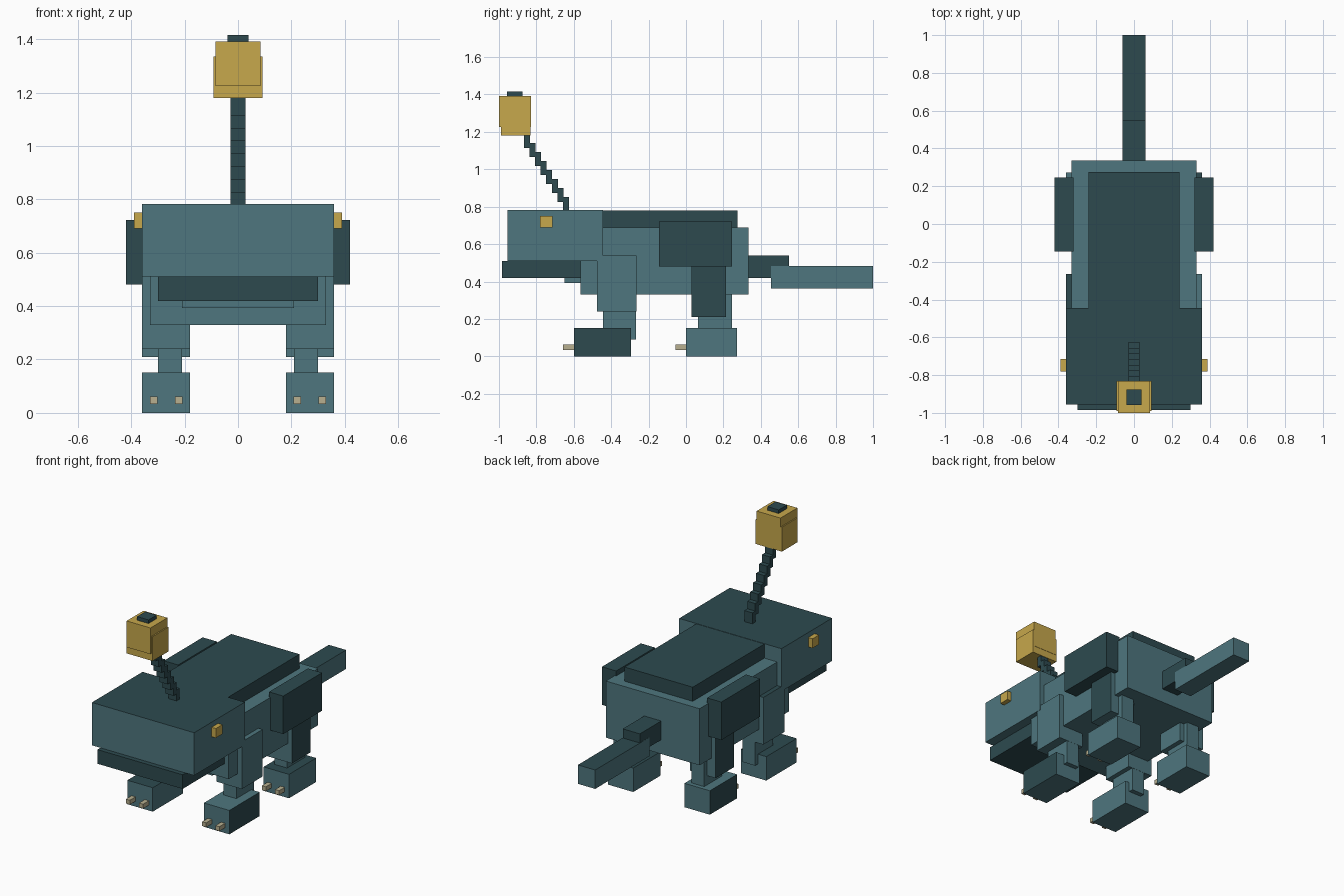
import bpy
from mathutils import Vector

if "Cube" in bpy.data.objects:
    bpy.data.objects.remove(bpy.data.objects["Cube"], do_unlink=True)


def srgb(r, g, b):
    return tuple((c / 255 / 12.92) if c < 11 else ((c / 255 + 0.055) / 1.055) ** 2.4
                 for c in (r, g, b)) + (1.0,)


def material(name, color):
    mat = bpy.data.materials.new(name)
    mat.use_nodes = True
    mat.diffuse_color = color
    mat.node_tree.nodes["Principled BSDF"].inputs["Base Color"].default_value = color
    return mat


teal = material("teal_skin", srgb(78, 118, 126))
dark = material("dark_teal_skin", srgb(45, 74, 79))
gold = material("gold_glow", srgb(199, 168, 76))
bone = material("bone_claw", srgb(184, 176, 144))

UP = Vector((0, 0, 1))


def box(name, xs, ys, zs, mat, dark_side=None):
    """Box from axis ranges; faces pointing along dark_side get the dark colour."""
    bpy.ops.mesh.primitive_cube_add(size=1)
    ob = bpy.context.object
    ob.name = ob.data.name = name
    for v in ob.data.vertices:
        v.co = [r[0] if c < 0 else r[1] for c, r in zip(v.co, (xs, ys, zs))]
    ob.data.materials.append(mat)
    if dark_side is not None:
        ob.data.materials.append(dark)
        for p in ob.data.polygons:
            p.material_index = int(p.normal.dot(dark_side) > 0.9)
    return ob


def mid(half):
    return (-half, half)


def side_range(side, a, b):
    return tuple(sorted((side * a, side * b)))


# Trunk, head and jaw
box("body", mid(0.33), (-0.565, 0.335), (0.33, 0.69), teal)
box("back_plate", mid(0.24), (-0.45, 0.275), (0.68, 0.78), dark)
box("head", mid(0.36), (-0.955, -0.445), (0.51, 0.782), teal, UP)
box("jaw", mid(0.30), (-0.985, -0.55), (0.42, 0.51), dark)
box("throat", mid(0.21), (-0.65, -0.55), (0.393, 0.43), teal)

# Tail
box("tail_base", mid(0.06), (0.32, 0.55), (0.42, 0.54), dark)
box("tail_tip", mid(0.061), (0.455, 1.0), (0.362, 0.482), teal, UP)

# Paired parts
for side, label in ((1, "left"), (-1, "right")):
    out = Vector((side, 0, 0))
    box(f"{label}_eye", side_range(side, 0.35, 0.39), (-0.78, -0.715), (0.69, 0.75), gold)
    box(f"{label}_side_fin", side_range(side, 0.32, 0.42), (-0.145, 0.245), (0.48, 0.722), dark)

    # Legs: markings alternate diagonally between outer sides and tops
    front_mark, hind_mark = (out, UP) if side > 0 else (UP, out)
    wide = side_range(side, 0.18, 0.359)
    shin = side_range(side, 0.21, 0.30)
    box(f"{label}_front_thigh", wide, (-0.475, -0.265), (0.24, 0.54), teal,
        UP if side < 0 else None)
    box(f"{label}_front_shin", shin, (-0.445, -0.266), (0.09, 0.26), teal)
    box(f"{label}_front_foot", wide, (-0.60, -0.295), (0, 0.152), teal, front_mark)
    box(f"{label}_hind_thigh", wide, (0.03, 0.215), (0.21, 0.52), teal, out)
    box(f"{label}_hind_shin", shin, (0.065, 0.245), (0.09, 0.35), teal)
    box(f"{label}_hind_foot", wide, (0, 0.273), (0, 0.152), teal, hind_mark)

    # Claws
    for leg, toe_y in (("front", -0.60), ("hind", 0)):
        for claw, x in enumerate((0.222, 0.315)):
            box(f"{label}_{leg}_claw_{claw}", side_range(side, x - 0.014, x + 0.014),
                (toe_y - 0.057, toe_y + 0.01), (0.034, 0.062), bone)

# Stepped lure stalk
for i in range(8):
    y, z = -0.642 - 0.0298 * i, 0.815 + 0.048 * i
    box(f"stalk_step_{i}", mid(0.028), (y - 0.016, y + 0.016), (z - 0.037, z + 0.037), dark)

# Lantern lure
box("lantern_lower", mid(0.092), (-0.99, -0.832), (1.18, 1.335), gold)
box("lantern_upper", mid(0.084), (-1.0, -0.83), (1.225, 1.392), gold)
box("lantern_cap", mid(0.04), (-0.957, -0.875), (1.38, 1.415), dark)
